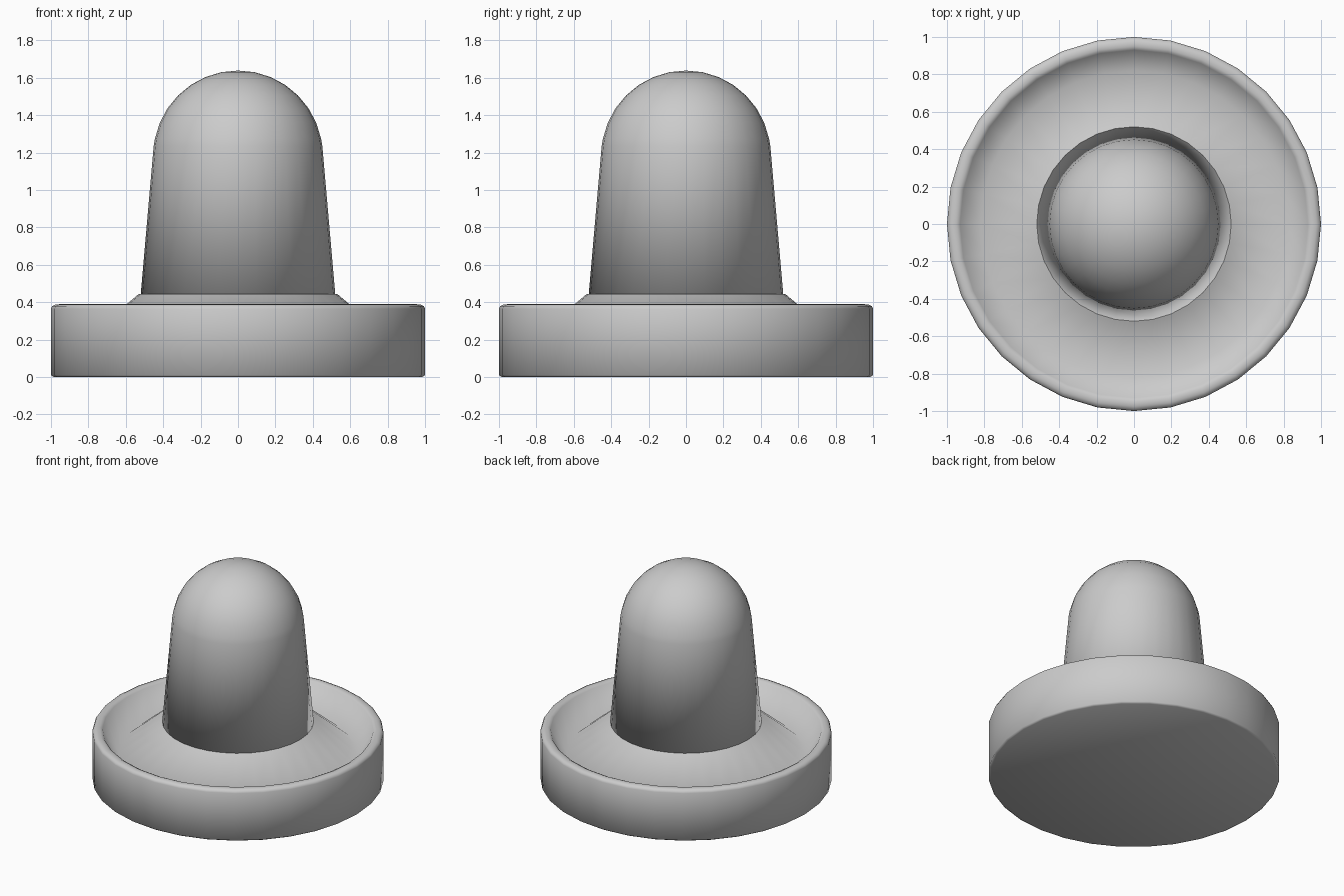
import bpy, bmesh, math

if "Cube" in bpy.data.objects:
    bpy.data.objects.remove(bpy.data.objects["Cube"])

SIDES = 32
grey = bpy.data.materials.new("plain grey")
grey.diffuse_color = (0.6, 0.6, 0.6, 1)
grey.use_nodes = True
grey.node_tree.nodes["Principled BSDF"].inputs["Base Color"].default_value = grey.diffuse_color


def lathe(name, profile):
    """Revolve (radius, z) points around z; radius 0 makes a pole."""
    bm = bmesh.new()
    rings = []
    for r, z in profile:
        if r == 0:
            rings.append([bm.verts.new((0, 0, z))] * SIDES)
        else:
            rings.append([bm.verts.new((r * math.cos(2 * math.pi * i / SIDES),
                                        r * math.sin(2 * math.pi * i / SIDES), z))
                          for i in range(SIDES)])
    for a, b in zip(rings, rings[1:]):
        for i in range(SIDES):
            j = (i + 1) % SIDES
            bm.faces.new(list(dict.fromkeys((a[i], a[j], b[j], b[i]))))
    bmesh.ops.recalc_face_normals(bm, faces=bm.faces)
    for f in bm.faces:
        f.smooth = True
    mesh = bpy.data.meshes.new(name)
    bm.to_mesh(mesh)
    bm.free()
    mesh.materials.append(grey)
    ob = bpy.data.objects.new(name, mesh)
    bpy.context.collection.objects.link(ob)
    return ob


# Round base: rounded rim, trough inside it, sloped collar up to the stem
lathe("base", [(0, 0), (0.985, 0), (1, 0.01), (1, 0.365), (0.993, 0.38),
               (0.975, 0.388), (0.95, 0.39), (0.93, 0.38), (0.82, 0.2),
               (0.53, 0.445), (0, 0.445)])

# Tapered stem ending in a hemispherical dome
dome = [(0.453 * math.cos(math.radians(a)), 1.186 + 0.453 * math.sin(math.radians(a)))
        for a in (11.25 * k for k in range(1, 8))]
lathe("domed_stem", [(0, 0.445), (0.52, 0.445), (0.451, 1.235)] + dome + [(0, 1.639)])
